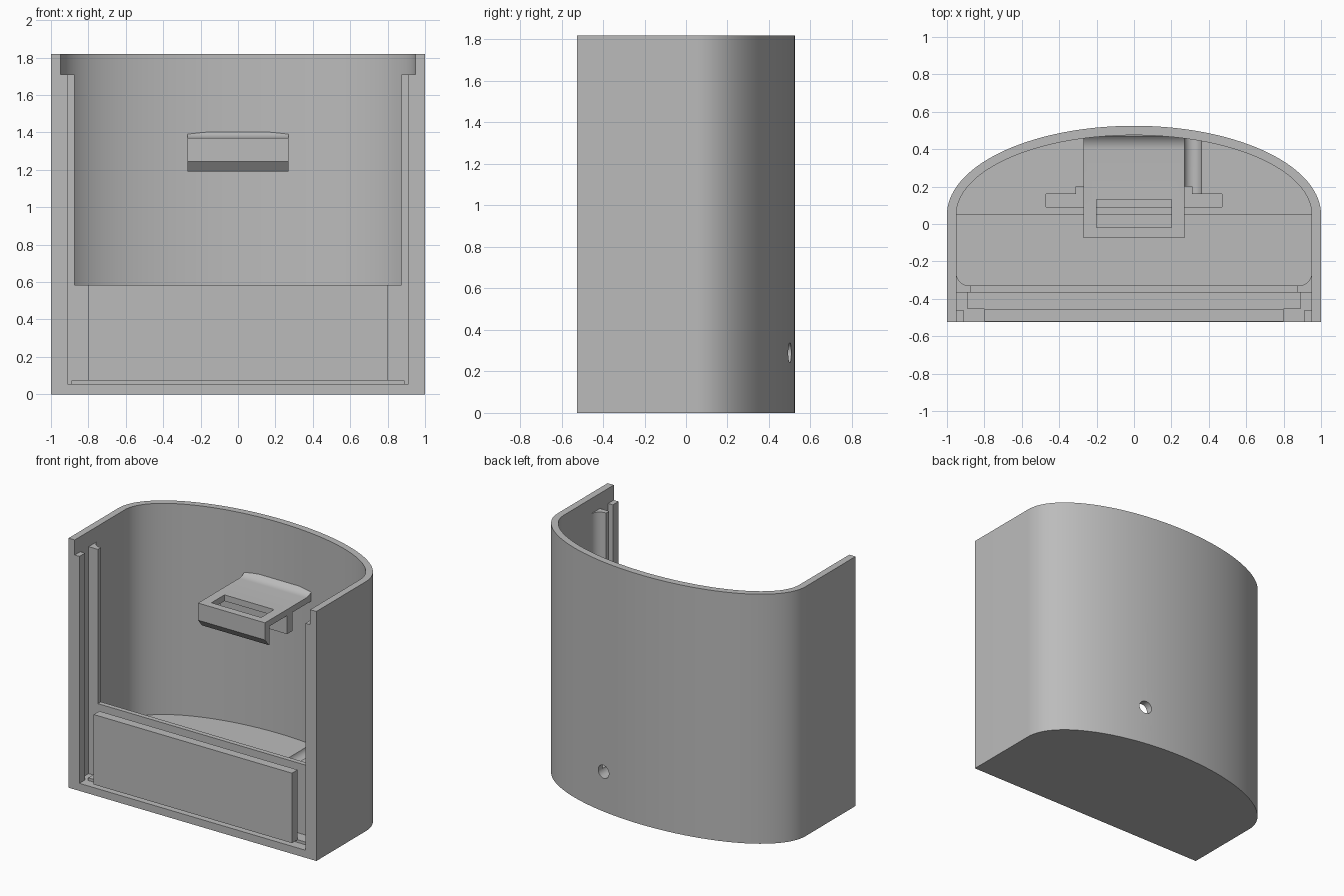
import bpy, bmesh, math

if "Cube" in bpy.data.objects:
    bpy.data.objects.remove(bpy.data.objects["Cube"])

H, FRONT, ARC_Y = 1.82, -0.525, 0.05

grey = bpy.data.materials.new("light_grey")
grey.diffuse_color = (0.5, 0.5, 0.5, 1)
grey.use_nodes = True
grey.node_tree.nodes["Principled BSDF"].inputs["Base Color"].default_value = grey.diffuse_color


def prism(name, pts, lo, hi, axis="z"):
    """Extrude a 2D outline: (x, y) along z, or (y, z) along x."""
    bm = bmesh.new()
    put = (lambda p, t: (p[0], p[1], t)) if axis == "z" else (lambda p, t: (t, p[0], p[1]))
    base = bm.faces.new([bm.verts.new(put(p, lo)) for p in pts])
    top = bmesh.ops.extrude_face_region(bm, geom=[base])["geom"]
    move = (0, 0, hi - lo) if axis == "z" else (hi - lo, 0, 0)
    bmesh.ops.translate(bm, vec=move, verts=[v for v in top if isinstance(v, bmesh.types.BMVert)])
    bmesh.ops.recalc_face_normals(bm, faces=bm.faces)
    me = bpy.data.meshes.new(name)
    bm.to_mesh(me)
    bm.free()
    ob = bpy.data.objects.new(name, me)
    bpy.context.collection.objects.link(ob)
    me.materials.append(grey)
    return ob


def box(name, x0, x1, y0, y1, z0, z1):
    return prism(name, [(x0, y0), (x1, y0), (x1, y1), (x0, y1)], z0, z1)


def d_outline(rx, ry, y0, n=72):
    """Straight front and sides closed by a half ellipse at the back."""
    arc = [(rx * math.cos(math.pi * i / n), ARC_Y + ry * math.sin(math.pi * i / n))
           for i in range(n + 1)]
    return [(-rx, y0), (rx, y0)] + arc


def select(ob):
    bpy.ops.object.select_all(action="DESELECT")
    ob.select_set(True)
    bpy.context.view_layer.objects.active = ob


def cut(ob, *cutters):
    for c in cutters:
        m = ob.modifiers.new("cut", "BOOLEAN")
        m.operation, m.solver, m.object = "DIFFERENCE", "EXACT", c
        select(ob)
        bpy.ops.object.modifier_apply(modifier=m.name)


def smooth(ob):
    select(ob)
    bpy.ops.object.shade_smooth_by_angle(angle=math.radians(30))


# cable hole and groove cutter
bpy.ops.mesh.primitive_cylinder_add(vertices=32, radius=0.048, depth=0.5,
                                    location=(0.315, 0.41, 0.29), rotation=(math.pi / 2, 0, 0))
hole = bpy.context.object
hole.name = "cable_hole_cutter"

# outer shell with floor, open at front and top
shell = prism("shell", d_outline(1, 0.475, FRONT), 0, H)
cavity = prism("cavity_cutter", d_outline(0.95, 0.425, -0.7), 0.055, 2)
cut(shell, cavity, hole)
smooth(shell)

# raised rear floor with stepped pocket and cable groove
platform = prism("rear_platform", d_outline(0.965, 0.44, ARC_Y)[2:], 0.03, 0.28)
pocket = prism("pocket_cutter", [(-0.47, 0.09), (0.47, 0.09), (0.47, 0.16), (0.31, 0.16),
                                 (0.31, 0.2), (-0.31, 0.2), (-0.31, 0.16), (-0.47, 0.16)], 0.1, 0.4)
cut(platform, pocket, hole)
smooth(platform)

# low dividing wall, slot floor and front panel
box("divider", -0.875, 0.875, -0.365, -0.33, 0.03, 0.585)
box("slot_floor", -0.89, 0.89, -0.455, -0.365, 0.03, 0.075)
box("front_panel", -0.8, 0.8, -0.52, -0.455, 0.075, 0.585)

# guide rails and front lips on both sides
for s, side in ((-1, "left"), (1, "right")):
    fillet = [(0.88 + 0.07 * math.sin(a), -0.26 - 0.07 * math.cos(a))
              for a in [math.pi / 2 * i / 8 for i in range(9)]]
    rail = [(0.96, -0.365), (0.875, -0.365), (0.875, -0.33)] + fillet + [(0.96, -0.26)]
    smooth(prism(side + "_rail", [(s * x, y) for x, y in rail], 0.03, 1.71))
    lo, hi = sorted((s * 0.912, s * 0.955))
    box(side + "_lip", lo, hi, FRONT, -0.46, 0.03, 1.71)

# holder: plate with hooked front edge, back leg and a curved root at the wall
root = [(0.40 + 0.09 * math.sin(a), 1.46 - 0.09 * math.cos(a))
        for a in [math.radians(10 * i) for i in range(6)]]
profile = [(-0.075, 1.245), (-0.03, 1.19), (-0.02, 1.19), (-0.02, 1.325), (0.18, 1.325),
           (0.18, 1.19), (0.245, 1.19), (0.245, 1.325), (0.49, 1.325)] + root[::-1] + [(-0.075, 1.37)]
holder = prism("holder", profile, -0.27, 0.27, "x")
slot = box("slot_cutter", -0.2, 0.2, -0.02, 0.13, 1.3, 1.5)
cut(holder, slot)
# trim the root to the curve of the wall
trim = prism("trim_cutter", d_outline(0.965, 0.44, -0.5), 1.0, 1.6)
m = holder.modifiers.new("trim", "BOOLEAN")
m.operation, m.solver, m.object = "INTERSECT", "EXACT", trim
select(holder)
bpy.ops.object.modifier_apply(modifier="trim")
smooth(holder)

for c in (hole, cavity, pocket, slot, trim):
    c.hide_render = True
    c.hide_set(True)
